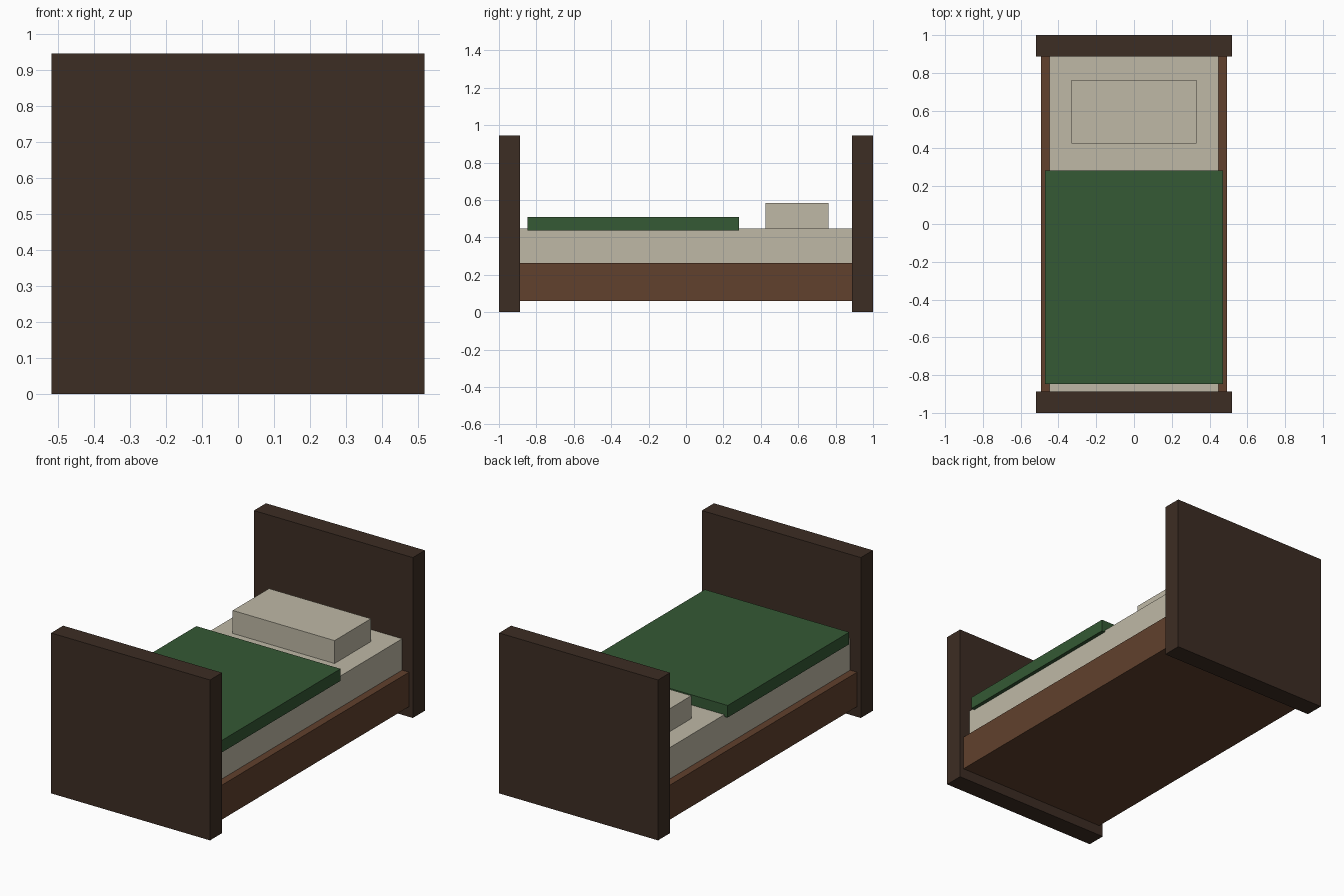
import bpy

cube = bpy.data.objects.get("Cube")
if cube:
    bpy.data.objects.remove(cube, do_unlink=True)


def material(name, r, g, b):
    mat = bpy.data.materials.new(name)
    mat.use_nodes = True
    mat.diffuse_color = (r, g, b, 1)
    mat.node_tree.nodes["Principled BSDF"].inputs["Base Color"].default_value = (r, g, b, 1)
    return mat


def box(name, half_width, y_range, z_range, mat):
    """Box centred on x = 0, spanning the given y and z ranges."""
    (y0, y1), (z0, z1) = y_range, z_range
    bpy.ops.mesh.primitive_cube_add(size=1, location=(0, (y0 + y1) / 2, (z0 + z1) / 2))
    obj = bpy.context.object
    obj.name = obj.data.name = name
    obj.scale = (half_width * 2, y1 - y0, z1 - z0)
    bpy.ops.object.transform_apply(location=False, rotation=False, scale=True)
    obj.data.materials.append(mat)
    return obj


dark_wood = material("dark wood", 0.046, 0.026, 0.017)
brown_wood = material("brown wood", 0.119, 0.052, 0.026)
cream_linen = material("cream linen", 0.52, 0.484, 0.38)
green_cloth = material("green cloth", 0.035, 0.1, 0.035)

OUTER, INNER = 1.0, 0.888  # faces of the end boards along y

# End boards
box("footboard", 0.518, (-OUTER, -INNER), (0, 0.945), dark_wood)
box("headboard", 0.518, (INNER, OUTER), (0, 0.945), dark_wood)

# Base and bedding
box("bed_frame", 0.493, (-INNER, INNER), (0.06, 0.263), brown_wood)
box("mattress", 0.448, (-INNER, INNER), (0.263, 0.448), cream_linen)
box("blanket", 0.47, (-0.848, 0.283), (0.437, 0.508), green_cloth)
box("pillow", 0.332, (0.425, 0.763), (0.448, 0.583), cream_linen)
